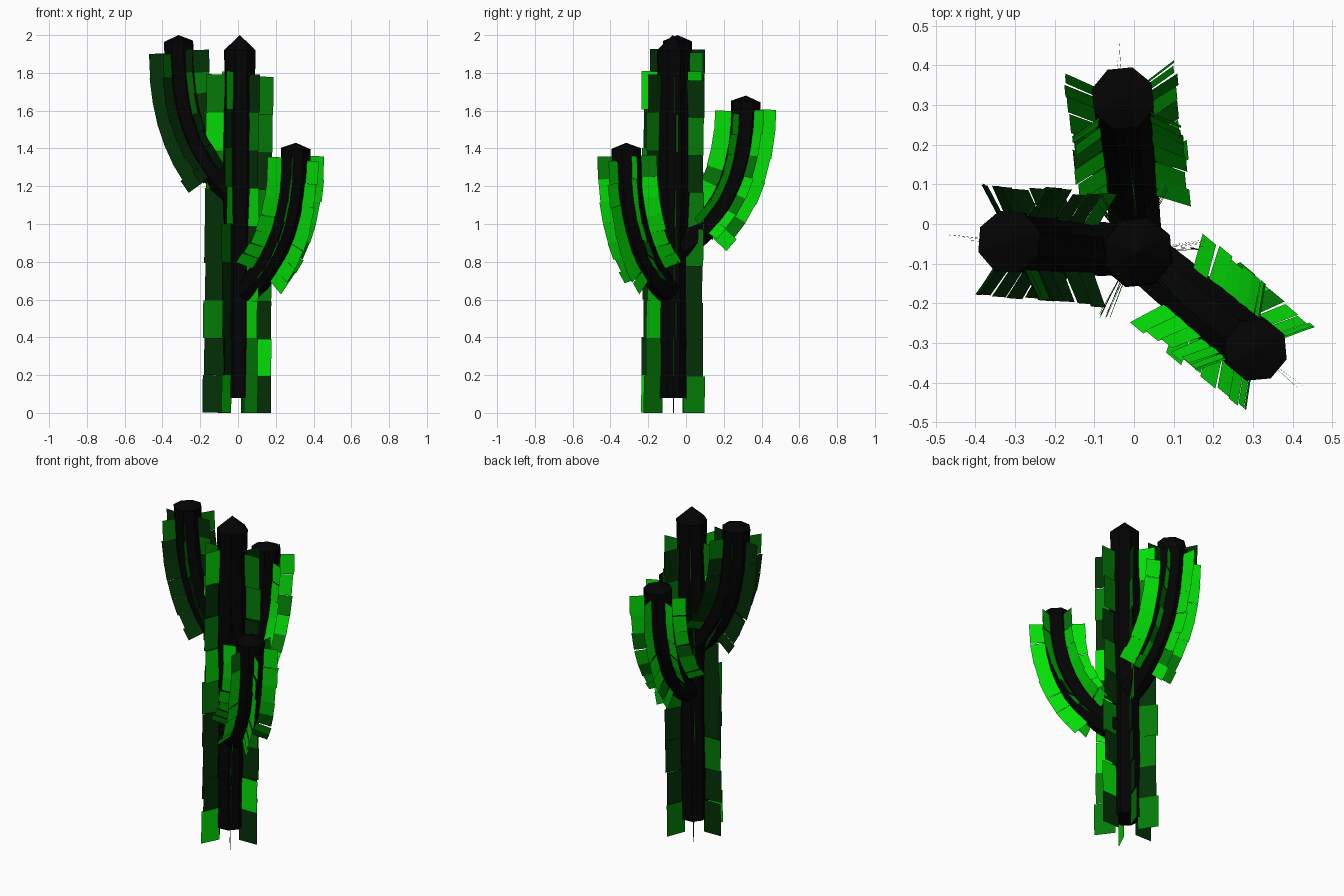
import bpy, bmesh, math, random
from mathutils import Vector

if "Cube" in bpy.data.objects:
    bpy.data.objects.remove(bpy.data.objects["Cube"])

random.seed(4)


def material(name, rgb):
    m = bpy.data.materials.new(name)
    m.diffuse_color = (*rgb, 1)
    m.use_nodes = True
    m.node_tree.nodes["Principled BSDF"].inputs["Base Color"].default_value = m.diffuse_color
    return m


CORE = material("core_black", (0.001, 0.001, 0.001))
GREENS = [material("dark_green", (0.001, 0.03, 0.002)),
          material("mid_green", (0.001, 0.2, 0.002)),
          material("bright_green", (0.001, 0.75, 0.002))]


def finish(name, bm, mats):
    mesh = bpy.data.meshes.new(name)
    bm.to_mesh(mesh)
    bm.free()
    for m in mats:
        mesh.materials.append(m)
    bpy.context.collection.objects.link(bpy.data.objects.new(name, mesh))


def sample(path, t):
    # point and tangent on a Catmull-Rom path, t in 0..1
    n = len(path) - 1
    f = min(max(t, 0), 1) * n
    i = min(int(f), n - 1)
    f -= i
    b, c = path[i], path[i + 1]
    a = path[i - 1] if i else b * 2 - c
    d = path[i + 2] if i + 2 <= n else c * 2 - b
    p = 0.5 * (2 * b + (c - a) * f + (2 * a - 5 * b + 4 * c - d) * f * f
               + (3 * b - a - 3 * c + d) * f ** 3)
    q = 0.5 * ((c - a) + 2 * (2 * a - 5 * b + 4 * c - d) * f
               + 3 * (3 * b - a - 3 * c + d) * f * f)
    return p, q.normalized()


def spoke(path, t, out, ang):
    # direction away from the path at an angle measured from 'out'
    p, tan = sample(path, t)
    u = (out - tan * out.dot(tan)).normalized()
    return p, u * math.cos(ang) + tan.cross(u) * math.sin(ang)


def core(name, path, out, r0, r1, rings, tip, wobble, sides=8):
    # octagonal stem with a pointed cap
    bm = bmesh.new()
    prev = None
    for k in range(rings + 1):
        t = k / rings
        r = r0 + (r1 - r0) * t + (random.uniform(-wobble, wobble) if k < rings else 0)
        ring = []
        for s in range(sides):
            p, d = spoke(path, t, out, math.tau * (s + 0.5) / sides)
            ring.append(bm.verts.new(p + d * r))
        if prev:
            for s in range(sides):
                e = (s + 1) % sides
                bm.faces.new((prev[s], prev[e], ring[e], ring[s]))
        else:
            bm.faces.new(ring[::-1])
        prev = ring
    top = bm.verts.new(path[-1] + Vector((0, 0, tip)))
    for s in range(sides):
        bm.faces.new((prev[s], prev[(s + 1) % sides], top))
    finish(name, bm, [CORE])


def fins(name, path, out, plates, t0, t1, r_in, r_out, weights, ang_jit):
    # six radial rows of thin separate plates
    bm = bmesh.new()
    for row in range(6):
        end = t1 - random.uniform(0, 0.03)
        for k in range(plates):
            a = math.tau * row / 6 + random.uniform(-ang_jit, ang_jit)
            ta = t0 + (end - t0) * k / plates
            tb = t0 + (end - t0) * (k + 1) / plates
            ro = r_out + random.uniform(-0.004, 0.006)
            if k == 0:
                ro += 0.008
            verts = []
            for t, r in ((ta, r_in), (ta, ro), (tb, ro), (tb, r_in)):
                p, d = spoke(path, t, out, a)
                verts.append(bm.verts.new(p + d * r))
            f = bm.faces.new(verts)
            f.material_index = random.choices((0, 1, 2), weights)[0]
    finish(name, bm, GREENS)


# trunk
BASE = Vector((0.01, -0.07, 0))
east = Vector((math.cos(math.radians(5)), math.sin(math.radians(5)), 0))
trunk = [Vector((-0.003, -0.073, 0.08)), Vector((0, -0.07, 0.7)),
         Vector((0.008, -0.07, 1.3)), Vector((0.01, -0.07, 1.92))]
core("trunk", trunk, east, 0.085, 0.088, 10, 0.08, 0.008)
rail = [Vector((-0.008, -0.073, 0)), Vector((-0.002, -0.07, 0.6)),
        Vector((0.003, -0.068, 1.2)), Vector((0.007, -0.066, 1.81))]
fins("trunk_fins", rail, east, 9, 0, 1.0, 0.065, 0.176, (3, 5, 2), 0.08)

# curved arms: (name, tip xy, start z, rise, fin shade weights)
PROFILE = [(0.1, -0.02), (0.3, 0.05), (0.5, 0.155), (0.7, 0.29),
           (0.87, 0.48), (0.97, 0.71), (1, 0.96)]
ARMS = [("left_arm", (-0.315, -0.045), 1.18, 0.82, (5, 1, 0)),
        ("rear_arm", (-0.028, 0.317), 0.89, 0.79, (0, 1, 6)),
        ("front_right_arm", (0.307, -0.317), 0.66, 0.77, (0, 1, 6))]
for name, tip, z0, rise, shade in ARMS:
    reach = Vector((*tip, 0)) - BASE
    path = [BASE + reach * u + Vector((0, 0, z0 + rise * v)) for u, v in PROFILE]
    out = reach.normalized()
    core(name, path, out, 0.07, 0.082, 10, rise * 0.04, 0.002)
    fins(name + "_fins", path, out, 7, 0.26, 0.97, 0.06, 0.158, shade, 0.04)
